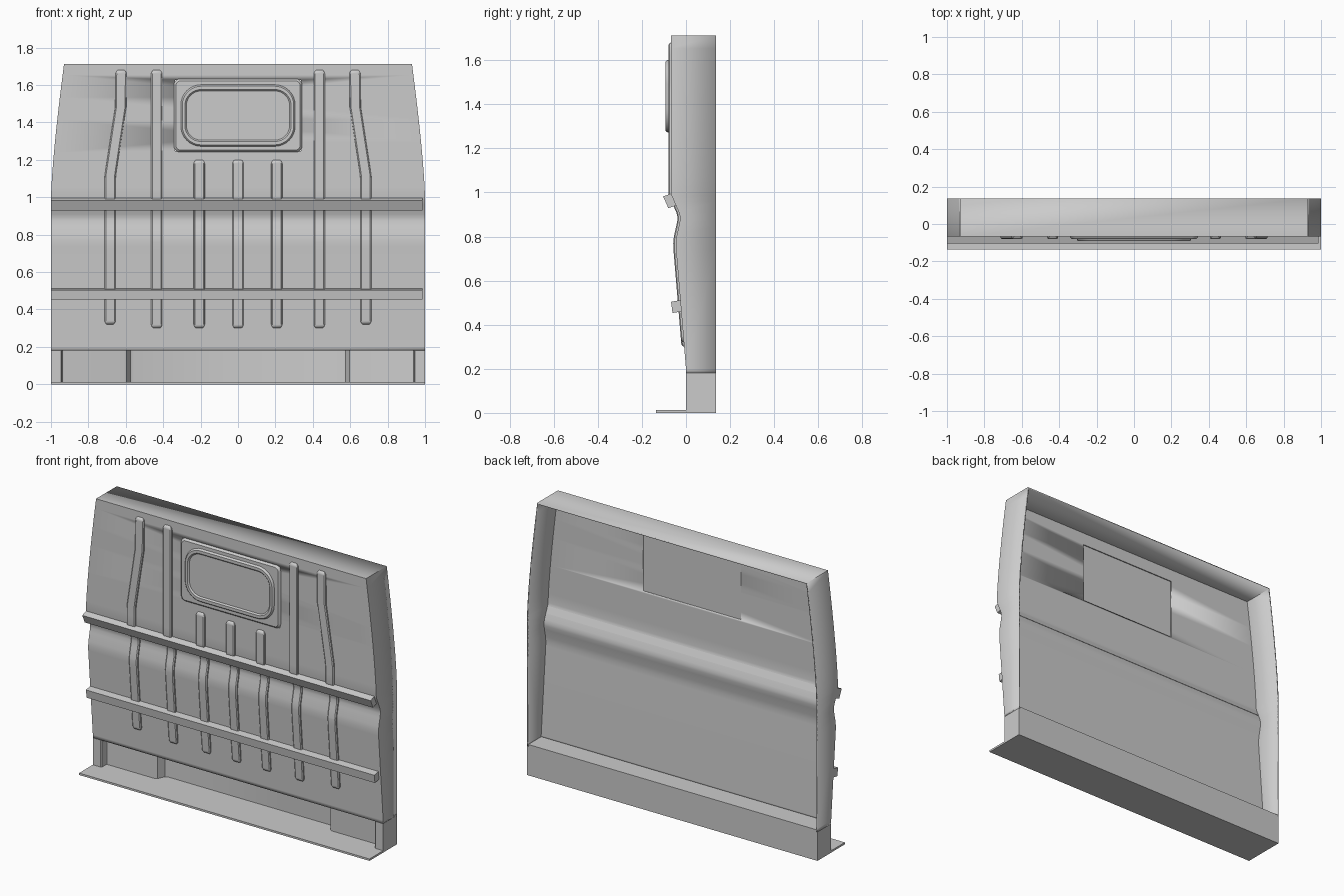
import bpy, bmesh, math

if "Cube" in bpy.data.objects:
    bpy.data.objects.remove(bpy.data.objects["Cube"])

# Side profile of the pressed sheet: (z, y)
PROFILE = [(0.18, 0.0), (0.2, 0.0), (0.74, -0.045), (0.77, -0.046), (0.80, -0.043), (0.85, -0.032),
           (0.875, -0.027), (0.89, -0.027), (0.91, -0.032), (0.96, -0.054),
           (0.985, -0.065), (1.0, -0.068), (1.71, -0.068)]
BACK, TOP, SKIN = 0.135, 1.713, 0.008


def lerp_table(table, t):
    if t <= table[0][0]:
        return table[0][1]
    for (a, va), (b, vb) in zip(table, table[1:]):
        if t <= b:
            return va + (vb - va) * (t - a) / (b - a)
    return table[-1][1]


def front_y(z):
    return lerp_table(PROFILE, z)


def half_width(z):
    return 1.0 - 0.07 * (max(0.0, z - 1.0) / 0.713) ** 1.35


def finish(name, bm, recalc=True, angle=30):
    if recalc:
        bmesh.ops.recalc_face_normals(bm, faces=bm.faces)
    mesh = bpy.data.meshes.new(name)
    bm.to_mesh(mesh)
    bm.free()
    ob = bpy.data.objects.new(name, mesh)
    bpy.context.collection.objects.link(ob)
    bpy.ops.object.select_all(action='DESELECT')
    ob.select_set(True)
    bpy.context.view_layer.objects.active = ob
    bpy.ops.object.shade_smooth_by_angle(angle=math.radians(angle))
    return ob


def loft(name, rings, angle=30):
    """Skin closed rings of equal point count and cap both ends."""
    bm = bmesh.new()
    vs = [[bm.verts.new(p) for p in r] for r in rings]
    n = len(vs[0])
    for a, b in zip(vs, vs[1:]):
        for i in range(n):
            j = (i + 1) % n
            bm.faces.new((a[i], a[j], b[j], b[i]))
    bm.faces.new(vs[0])
    bm.faces.new(vs[-1])
    return finish(name, bm, angle=angle)


def box(name, x0, x1, y0, y1, z0, z1):
    return loft(name, [[(x0, y0, z), (x1, y0, z), (x1, y1, z), (x0, y1, z)] for z in (z0, z1)])


# Pressed sheet with side and top flanges, open at the back
levels = sorted({z for z, _ in PROFILE[:-1]} | {1.0 + 0.713 * i / 12 for i in range(1, 13)})
bm = bmesh.new()
rows = []
for z in levels:
    w, y = half_width(z), front_y(z)
    rows.append([bm.verts.new(p) for p in ((-w, BACK, z), (-w, y, z), (w, y, z), (w, BACK, z))])
for a, b in zip(rows, rows[1:]):
    for i in range(3):
        bm.faces.new((a[i], a[i + 1], b[i + 1], b[i]))
t = rows[-1]
bm.faces.new((t[1], t[2], t[3], t[0]))
shell = finish("bulkhead_sheet", bm, recalc=False)
solid = shell.modifiers.new("thickness", 'SOLIDIFY')
solid.thickness, solid.offset, solid.use_even_offset = SKIN, -1, True

# Opening behind the window panel
cutter = box("window_cutter", -0.338, 0.338, -0.1, 0.0, 1.247, 1.627)
cutter.hide_render = True
cut = shell.modifiers.new("window_opening", 'BOOLEAN')
cut.operation, cut.solver, cut.object = 'DIFFERENCE', 'EXACT', cutter
bpy.context.view_layer.objects.active = shell
for m in ("thickness", "window_opening"):
    bpy.ops.object.modifier_apply(modifier=m)
bpy.data.objects.remove(cutter)


# Window panel: stepped rounded rectangles
def rounded(hw, hh, r, y, cz=1.437, seg=8):
    pts = []
    for k, (sx, sz) in enumerate(((1, 1), (-1, 1), (-1, -1), (1, -1))):
        for i in range(seg + 1):
            a = math.radians(90 * (k + i / seg))
            pts.append((sx * (hw - r) + r * math.cos(a), y, cz + sz * (hh - r) + r * math.sin(a)))
    return pts


loft("window_panel", [rounded(*s) for s in (
    (0.343, 0.196, 0.03, -0.066), (0.341, 0.194, 0.03, -0.072), (0.332, 0.185, 0.025, -0.080),
    (0.306, 0.165, 0.11, -0.080), (0.302, 0.161, 0.106, -0.089), (0.298, 0.157, 0.102, -0.092),
    (0.284, 0.139, 0.086, -0.092), (0.276, 0.131, 0.078, -0.084))])


# Vertical stiffening ribs following the sheet profile
def rib(name, path, height=0.012):
    z0, z1 = path[0][0], path[-1][0]
    inner = [z for z, _ in PROFILE] + [z for z, _ in path] + [z0 + (z1 - z0) * i / 24 for i in range(25)]
    ends = {z0: (0.6, 0.05), z0 + 0.005: (0.78, 0.7), z0 + 0.012: (0.92, 1),
            z1 - 0.012: (0.92, 1), z1 - 0.005: (0.78, 0.7), z1: (0.6, 0.05)}
    zs = sorted({z for z in inner if z0 + 0.02 < z < z1 - 0.02} | set(ends) | {z0 + 0.02, z1 - 0.02})
    rings = []
    for z in zs:
        w, h = ends.get(z, (1, 1))
        x, y, h = lerp_table(path, z), front_y(z), h * height
        section = ((-0.030, 0.003), (-0.029, -0.6 * h), (-0.023, -h), (0.023, -h), (0.029, -0.6 * h), (0.030, 0.003))
        rings.append([(x + w * dx, y + dy, z) for dx, dy in section])
    loft(name, rings, angle=35)


rib("rib_centre", [(0.30, 0), (1.20, 0)])
for side, s in (("left", -1), ("right", 1)):
    rib("rib_inner_" + side, [(0.30, s * 0.207), (1.20, s * 0.207)])
    rib("rib_middle_" + side, [(0.30, s * 0.435), (1.68, s * 0.435)])
    rib("rib_outer_" + side, [(0.32, s * 0.684), (1.10, s * 0.684), (1.13, s * 0.681),
                              (1.45, s * 0.632), (1.48, s * 0.627), (1.68, s * 0.625)])


# Two tilted cross rails: corner points (y, z)
def rail(name, corners):
    loft(name, [[(x, y, z) for y, z in corners] for x in (-1.0, 0.986)])


rail("upper_rail", [(-0.104, 0.982), (-0.062, 0.997), (-0.036, 0.944), (-0.080, 0.929)])
rail("lower_rail", [(-0.068, 0.504), (-0.023, 0.512), (-0.016, 0.461), (-0.061, 0.453)])

# Base: floor plate, recessed sill and shelf
box("floor_plate", -1, 1, -0.135, BACK, 0, 0.012)
right = [(0.56, 0.11), (0.575, 0.102), (0.595, 0.058), (0.61, 0.05), (0.93, 0.05),
         (0.937, 0.047), (0.94, 0.04), (0.94, 0.006), (0.946, 0.0), (1.0, 0.0), (1.0, BACK)]
plan = right + [(-x, y) for x, y in reversed(right)]
loft("recessed_sill", [[(x, y, z) for x, y in plan] for z in (0.012, 0.18)])
box("sill_shelf", -1, 1, 0.0, BACK, 0.18, 0.192)
